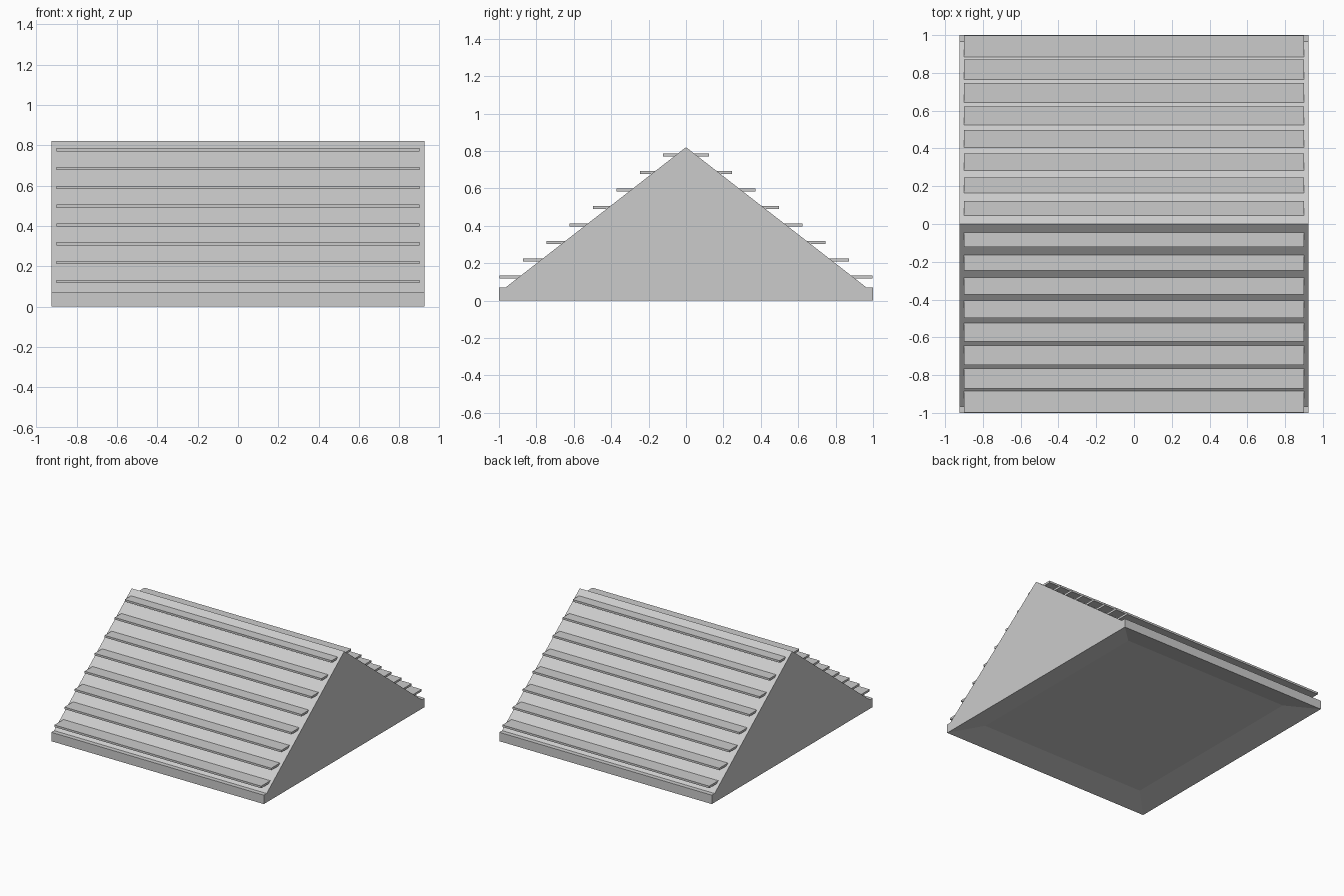
import bpy
import bmesh

old = bpy.data.objects.get("Cube")
if old:
    bpy.data.objects.remove(old, do_unlink=True)

# Single flat colour
grey = bpy.data.materials.new("light_grey")
grey.use_nodes = True
colour = (0.6, 0.6, 0.6, 1.0)
grey.diffuse_color = colour
grey.node_tree.nodes["Principled BSDF"].inputs["Base Color"].default_value = colour

HALF_X, HALF_Y = 0.925, 1.0
RIDGE, LIP, SLOPE_Y = 0.82, 0.07, 0.965


def finish(bm, name):
    bmesh.ops.recalc_face_normals(bm, faces=bm.faces[:])
    mesh = bpy.data.meshes.new(name)
    bm.to_mesh(mesh)
    bm.free()
    mesh.materials.append(grey)
    obj = bpy.data.objects.new(name, mesh)
    bpy.context.collection.objects.link(obj)
    return obj


# Roof body: gable profile with a low lip, extruded along x
profile = [(-HALF_Y, 0), (HALF_Y, 0), (HALF_Y, LIP), (SLOPE_Y, LIP),
           (0, RIDGE), (-SLOPE_Y, LIP), (-HALF_Y, LIP)]
bm = bmesh.new()
gable = bm.faces.new([bm.verts.new((-HALF_X, y, z)) for y, z in profile])
ext = bmesh.ops.extrude_face_region(bm, geom=[gable])
moved = [g for g in ext["geom"] if isinstance(g, bmesh.types.BMVert)]
bmesh.ops.translate(bm, verts=moved, vec=(2 * HALF_X, 0, 0))
bmesh.ops.recalc_face_normals(bm, faces=bm.faces[:])

# Shallow recess in the underside
base = min(bm.faces, key=lambda f: f.calc_center_median().z)
bmesh.ops.inset_region(bm, faces=[base], thickness=0.195, use_even_offset=True)
bmesh.ops.translate(bm, verts=base.verts[:], vec=(0, 0, 0.045))
finish(bm, "roof_body")


# Horizontal slats stepping up both slopes
def slat(name, side, outer, z):
    depth = 0.12
    bm = bmesh.new()
    bmesh.ops.create_cube(bm, size=1)
    bmesh.ops.scale(bm, verts=bm.verts[:], vec=(1.8, depth, 0.016))
    bmesh.ops.translate(bm, verts=bm.verts[:],
                        vec=(0, side * (outer - depth / 2), z))
    finish(bm, name)


for label, side in (("front", -1), ("back", 1)):
    for i in range(8):
        slat(f"{label}_slat_{i + 1}", side, 0.997 - 0.125 * i, 0.125 + 0.0932 * i)
